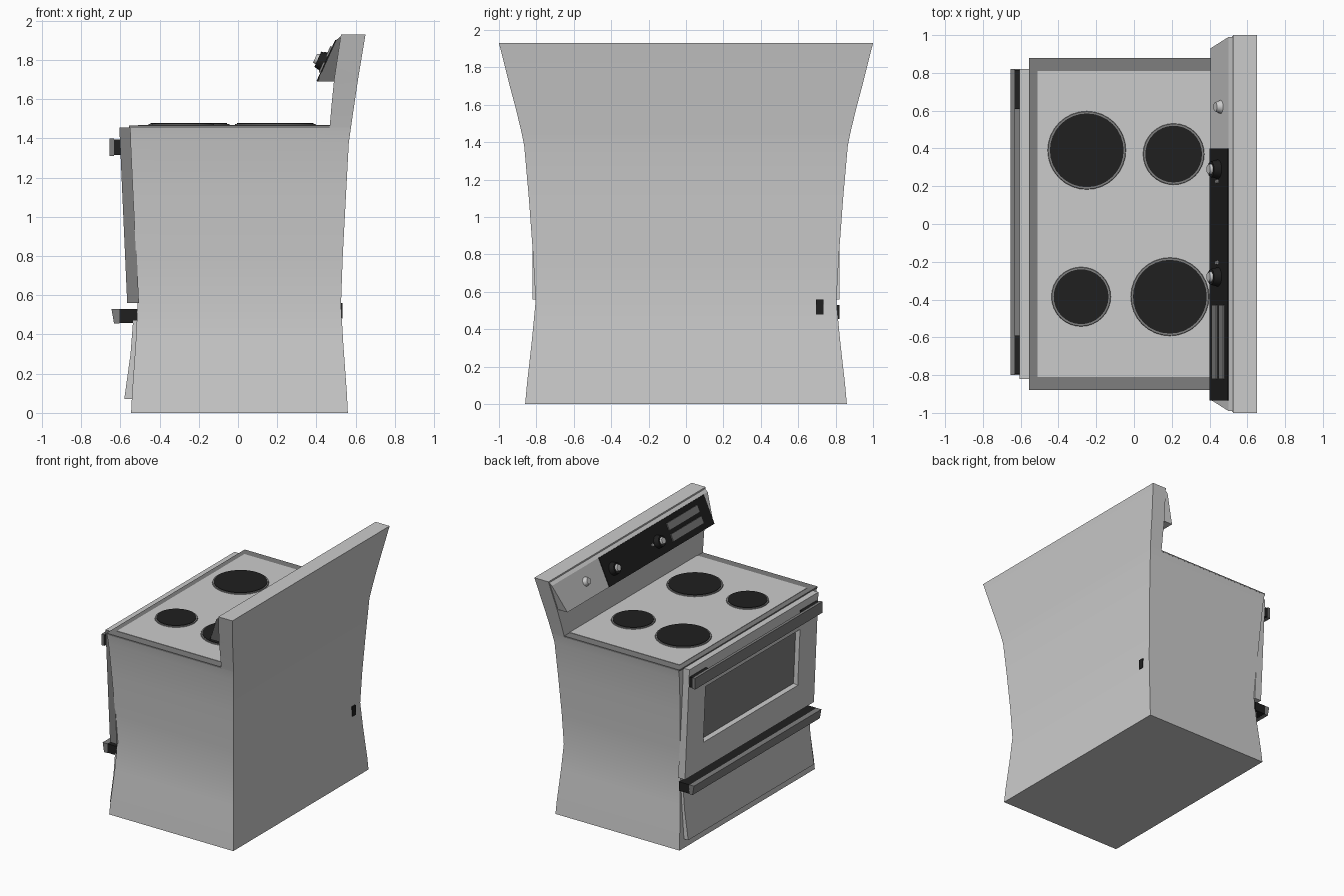
import bpy, bmesh, math
from mathutils import Vector

if "Cube" in bpy.data.objects:
    bpy.data.objects.remove(bpy.data.objects["Cube"])


def mat(name, v):
    m = bpy.data.materials.new(name)
    m.diffuse_color = (v, v, v, 1)
    m.use_nodes = True
    m.node_tree.nodes["Principled BSDF"].inputs["Base Color"].default_value = m.diffuse_color
    return m


WHITE = mat("white_enamel", 0.60)
GRAY = mat("gray_metal", 0.21)
BLACK = mat("black_plastic", 0.014)


def finish(bm, name, *mats, smooth=False):
    bmesh.ops.recalc_face_normals(bm, faces=bm.faces)
    me = bpy.data.meshes.new(name)
    bm.to_mesh(me)
    bm.free()
    ob = bpy.data.objects.new(name, me)
    bpy.context.collection.objects.link(ob)
    for m in mats:
        me.materials.append(m)
    if smooth:
        bpy.ops.object.select_all(action='DESELECT')
        ob.select_set(True)
        bpy.context.view_layer.objects.active = ob
        bpy.ops.object.shade_smooth_by_angle(angle=math.radians(30))
    return ob


def loft(name, rings, m):
    """Stack of rectangles: (z, front x, back x, half width in y)."""
    bm = bmesh.new()
    loops = [[bm.verts.new(p) for p in ((a, -h, z), (b, -h, z), (b, h, z), (a, h, z))]
             for z, a, b, h in rings]
    for lo, hi in zip(loops, loops[1:]):
        for i in range(4):
            j = (i + 1) % 4
            bm.faces.new((lo[i], lo[j], hi[j], hi[i]))
    bm.faces.new(loops[0])
    bm.faces.new(loops[-1])
    return finish(bm, name, m, smooth=True)


def prism_bm(profile, y0, y1):
    """Side profile in x,z extruded from y0 to y1."""
    bm = bmesh.new()
    a = [bm.verts.new((x, y0, z)) for x, z in profile]
    b = [bm.verts.new((x, y1, z)) for x, z in profile]
    n = len(profile)
    for i in range(n):
        j = (i + 1) % n
        bm.faces.new((a[i], a[j], b[j], b[i]))
    bm.faces.new(a)
    bm.faces.new(b)
    bmesh.ops.recalc_face_normals(bm, faces=bm.faces)
    return bm


def prism(name, profile, y0, y1, m):
    return finish(prism_bm(profile, y0, y1), name, m)


def box(name, x0, x1, y0, y1, z0, z1, m):
    return prism(name, [(x0, z0), (x1, z0), (x1, z1), (x0, z1)], y0, y1, m)


def cyl(name, base, axis, r0, r1, depth, m, seg=24):
    bm = bmesh.new()
    bmesh.ops.create_cone(bm, cap_ends=True, segments=seg, radius1=r0, radius2=r1, depth=depth)
    axis = Vector(axis).normalized()
    q = axis.to_track_quat('Z', 'Y')
    for v in bm.verts:
        v.co = q @ (v.co + Vector((0, 0, depth / 2))) + Vector(base)
    return finish(bm, name, m, smooth=True)


# pinched-waist body and flared back panel
loft("body", [(0, -.545, .56, .86), (.1, -.54, .555, .851), (.35, -.522, .537, .823),
              (.55, -.512, .525, .804), (.8, -.52, .534, .818), (1.1, -.535, .55, .84),
              (1.38, -.548, .565, .865), (1.455, -.55, .576, .88)], WHITE)
loft("back_panel", [(1.455, .467, .576, .88), (1.58, .478, .594, .91),
                    (1.7, .49, .612, .942), (1.93, .525, .65, 1.0)], WHITE)

# cooktop rim and inner surface
box("cooktop_rim", -.556, .469, -.88, .88, 1.452, 1.464, GRAY)
box("cooktop", -.51, .47, -.81, .81, 1.455, 1.467, WHITE)

# burners
for x, y, r in ((-.25, .39, .195), (.21, .37, .15), (-.28, -.385, .145), (.19, -.385, .195)):
    cyl("burner_ring", (x, y, 1.46), (0, 0, 1), r + .015, r + .01, .013, GRAY, 32)
    cyl("burner_plate", (x, y, 1.46), (0, 0, 1), r, r, .017, BLACK, 32)

# oven door with recessed window
bm = prism_bm([(-.565, .56), (-.505, .56), (-.545, 1.455), (-.605, 1.455)], -.82, .82)
front = min(bm.faces, key=lambda f: f.calc_center_median().x)
bmesh.ops.inset_region(bm, faces=[front], thickness=.22, use_even_offset=True)
bmesh.ops.inset_region(bm, faces=[front], thickness=.012, depth=-.03, use_even_offset=True)
front.material_index = 1
for f in bm.faces:
    if f.normal.y < -.9 and f.calc_center_median().y < -.8:
        f.material_index = 1
finish(bm, "oven_door", WHITE, GRAY)

# bottom drawer
prism("drawer", [(-.58, .07), (-.53, .07), (-.505, .47), (-.535, .47), (-.548, .3)],
      -.80, .80, WHITE)

# door handle: bar on two mounts
box("door_handle_bar", -.655, -.632, -.80, .82, 1.31, 1.40, GRAY)
for y0, y1 in ((-.795, -.59), (.61, .815)):
    box("door_handle_mount", -.634, -.585, y0, y1, 1.315, 1.395, BLACK)

# drawer handle
prism("drawer_handle_bar", [(-.632, .455), (-.603, .455), (-.603, .53), (-.645, .53)],
      -.80, .82, GRAY)
box("drawer_handle_mount", -.605, -.51, -.80, .82, .458, .53, BLACK)

# slanted control panel: side wedge flares outward with the back panel
bm = prism_bm([(.405, 1.69), (.50, 1.69), (.53, 1.925), (.50, 1.90)], -1, 1)
for v in bm.verts:
    v.co.y *= .93 if v.co.z < 1.75 else .99
for f in bm.faces:
    if f.normal.y < -.5:
        f.material_index = 1
finish(bm, "control_panel", WHITE, GRAY)

# frame on the slanted face: t runs up it, n points out of it
P0 = Vector((.405, 0, 1.69))
T = Vector((.095, 0, .21))
N = Vector((-.21, 0, .095)).normalized()


def plate(name, y0, y1, t0, t1, h, m):
    """Thin raised rectangle on the slanted face."""
    p = [P0 + T * t + N * d for t, d in ((t0, -.004), (t1, -.004), (t1, h), (t0, h))]
    return prism(name, [(v.x, v.z) for v in p], y0, y1, m)


def on_panel(y, t):
    return P0 + T * t + Vector((0, y, 0))


plate("black_fascia", -.935, .40, .0, 1.0, .005, BLACK)
for t in (.2, .58):
    plate("display_bar", -.82, -.43, t, t + .25, .014, GRAY)

# control knobs
for y in (.29, -.28):
    c = on_panel(y, .45)
    cyl("knob", c, N, .052, .042, .045, BLACK)
    cyl("knob_cap", c + N * .04, N, .03, .024, .02, WHITE)
    cyl("knob_marker", c + N * .004 + Vector((0, .075 if y < 0 else -.065, 0)), N,
        .012, .01, .012, WHITE, 10)
cyl("light_switch", on_panel(.62, .55), N, .036, .024, .03, WHITE, 16)

# cord outlet on the back
box("cord_outlet", .50, .534, .695, .735, .48, .56, BLACK)
